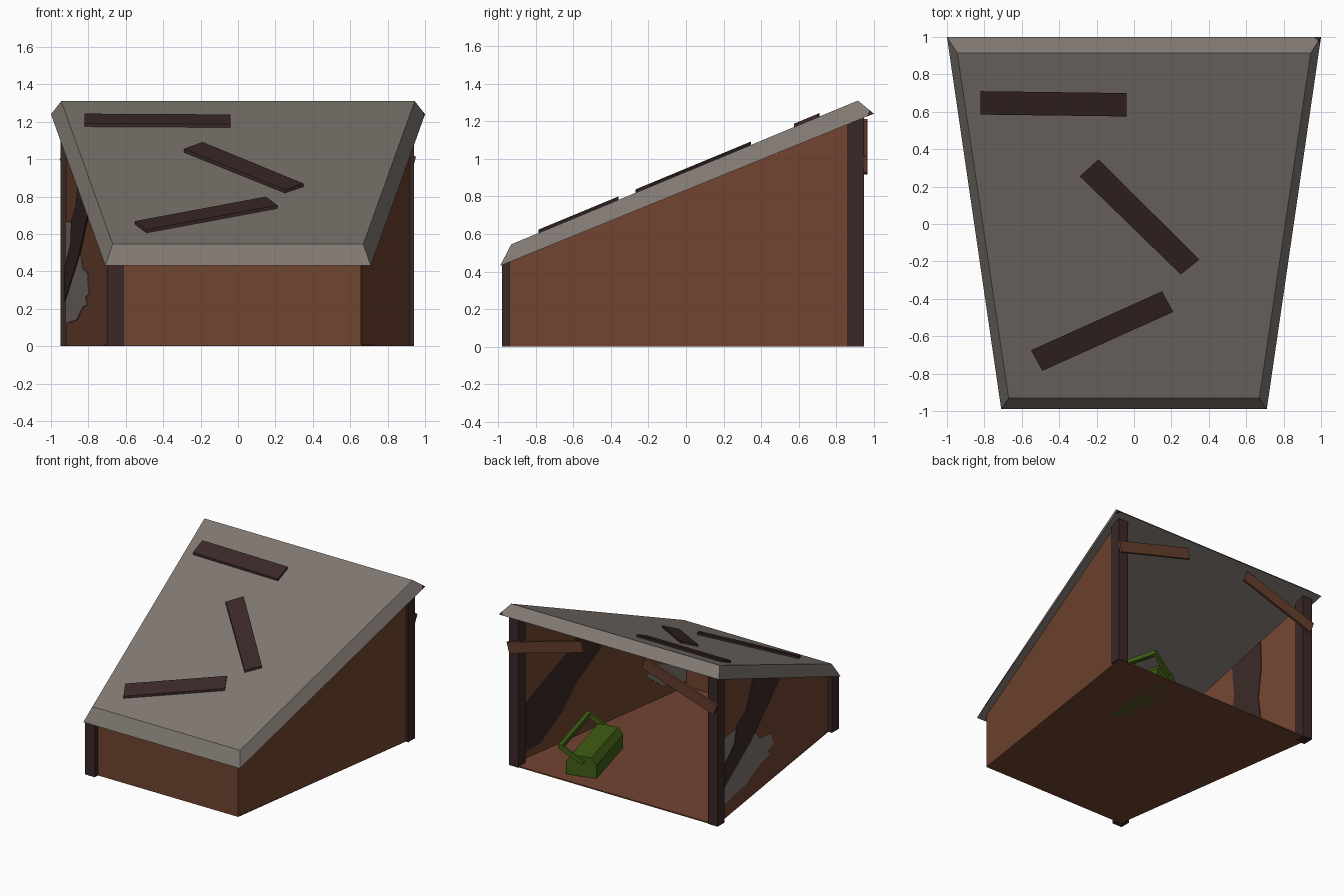
import bpy, bmesh, math
from mathutils import Vector, Matrix

if "Cube" in bpy.data.objects:
    bpy.data.objects.remove(bpy.data.objects["Cube"])


def material(name, r, g, b):
    m = bpy.data.materials.new(name)
    m.diffuse_color = (r, g, b, 1)
    m.use_nodes = True
    m.node_tree.nodes["Principled BSDF"].inputs["Base Color"].default_value = m.diffuse_color
    return m


BROWN = material("brown wood", 0.165, 0.058, 0.030)
PLANK = material("plank brown", 0.130, 0.048, 0.026)
DARK = material("dark wood", 0.043, 0.021, 0.021)
GREY = material("weathered grey", 0.215, 0.187, 0.167)
GREEN = material("toolbox green", 0.050, 0.110, 0.007)


def finish(name, bm, *mats):
    bmesh.ops.recalc_face_normals(bm, faces=bm.faces)
    me = bpy.data.meshes.new(name)
    bm.to_mesh(me)
    bm.free()
    for m in mats:
        me.materials.append(m)
    ob = bpy.data.objects.new(name, me)
    bpy.context.collection.objects.link(ob)
    return ob


def loft(bottom, top):
    """Closed solid between two matching outlines."""
    bm = bmesh.new()
    a = [bm.verts.new(p) for p in bottom]
    b = [bm.verts.new(p) for p in top]
    n = len(a)
    bm.faces.new(a[::-1])
    bm.faces.new(b)
    for i in range(n):
        j = (i + 1) % n
        bm.faces.new((a[i], a[j], b[j], b[i]))
    return bm


def prism(name, plan, low, high, mat):
    """Solid over a plan outline; low and high give z from y."""
    return finish(name, loft([(x, y, low(y)) for x, y in plan],
                             [(x, y, high(y)) for x, y in plan]), mat)


def ground(y):
    return 0.0


def roof_under(y):
    return 0.43 + (y + 0.99) * 0.407


def roof_top(y):
    return 0.545 + (y + 0.93) * 0.4146


def wall_x(y):
    return 0.795 + 0.146 * y


# Floor
prism("floor", [(-0.93, 0.94), (-0.66, -0.94), (0.66, -0.94), (0.93, 0.94)],
      ground, lambda y: 0.01, BROWN)

# Side walls and front wall
T = 0.015
for name, s in (("left_wall", -1), ("right_wall", 1)):
    prism(name, [(s * wall_x(-0.94), -0.94), (s * wall_x(0.93), 0.93),
                 (s * (wall_x(0.93) - T), 0.93), (s * (wall_x(-0.94) - T), -0.94)],
          ground, roof_under, BROWN)
prism("front_wall", [(-0.658, -0.94), (0.658, -0.94), (0.658, -0.925), (-0.658, -0.925)],
      ground, roof_under, BROWN)

# Corner posts
for name, x, y in (("back_left_post", -0.95, 0.86), ("back_right_post", 0.855, 0.86),
                   ("front_left_post", -0.70, -0.98)):
    w = 0.087
    prism(name, [(x, y), (x + w, y), (x + w, y + w), (x, y + w)], ground, roof_under, DARK)

# Sloping roof slab with bevelled rim and one dark chipped corner
bm = loft([(-0.71, -0.99, 0.43), (0.71, -0.99, 0.43), (1, 1, 1.24), (-1, 1, 1.24)],
          [(-0.67, -0.93, 0.545), (0.67, -0.93, 0.545), (0.945, 0.915, 1.31), (-0.945, 0.915, 1.31)])
bmesh.ops.bisect_plane(bm, geom=bm.verts[:] + bm.edges[:] + bm.faces[:],
                       plane_co=(0.98, 0.98, 1.24), plane_no=(1, 1, 0))
for f in bm.faces:
    c = f.calc_center_median()
    f.material_index = 1 if c.x + c.y > 1.96 else 0
finish("roof", bm, GREY, DARK)

# Loose planks on the roof
roof_planks = [
    [(-0.82, 0.71), (-0.82, 0.585), (-0.04, 0.575), (-0.04, 0.70)],
    [(-0.19, 0.345), (-0.29, 0.255), (0.25, -0.27), (0.35, -0.19)],
    [(0.15, -0.36), (-0.55, -0.675), (-0.49, -0.785), (0.21, -0.47)],
]
for i, plan in enumerate(roof_planks):
    prism(f"roof_plank_{i + 1}", plan, lambda y: roof_top(y) - 0.005,
          lambda y: roof_top(y) + 0.018, DARK)


def bar(bm, p, q, w, h):
    """Box running from p to q."""
    p, q = Vector(p), Vector(q)
    d = q - p
    m = (Matrix.Translation((p + q) / 2) @ d.to_track_quat('X', 'Z').to_matrix().to_4x4()
         @ Matrix.Diagonal((d.length, w, h, 1)))
    bmesh.ops.create_cube(bm, size=1, matrix=m)


# Broken planks nailed across the open back
for name, p, q in (("back_plank_right", (0.94, 0.956, 0.97), (0.27, 0.956, 1.155)),
                   ("back_plank_left", (-0.94, 0.956, 0.96), (-0.29, 0.956, 1.17))):
    bm = bmesh.new()
    bar(bm, p, q, 0.02, 0.09)
    finish(name, bm, PLANK)


def plate(name, side, outside, outline, depth, mat):
    """Thin painted patch on a side wall, outline given as (y, z)."""
    def pts(d):
        off = d if outside else -T - d
        return [(side * (wall_x(y) + off), y, z) for y, z in outline]
    finish(name, loft(pts(-0.001), pts(depth)), mat)


# Worn patches and dark stripes on the walls
plate("left_wall_grey_patch", -1, True,
      [(0.85, 0.67), (0.62, 0.66), (0.45, 0.50), (0.30, 0.49), (0.24, 0.42), (0.06, 0.39),
       (0.0, 0.28), (0.12, 0.26), (0.05, 0.22), (0.22, 0.21), (0.45, 0.14), (0.85, 0.12)],
      0.003, GREY)
plate("left_wall_dark_stripe", -1, True,
      [(0.34, 0.965), (-0.10, 0.79), (0.08, 0.66), (0.20, 0.58), (0.38, 0.46), (0.60, 0.36),
       (0.86, 0.24), (0.86, 0.42), (0.65, 0.55), (0.62, 0.67), (0.45, 0.75)],
      0.007, DARK)
plate("left_wall_inner_stripe", -1, False,
      [(0.19, 0.02), (0.45, 0.02), (0.48, 0.30), (0.45, 0.55), (0.48, 0.80), (0.47, 1.02),
       (0.19, 0.90), (0.21, 0.65), (0.18, 0.40)],
      0.005, DARK)
plate("right_wall_inner_stripe", 1, False,
      [(0.20, 0.91), (-0.15, 0.77), (0.02, 0.62), (0.25, 0.45), (0.41, 0.26), (0.65, 0.08),
       (0.88, 0.06), (0.88, 0.41), (0.60, 0.58), (0.30, 0.75)],
      0.005, DARK)
plate("right_wall_inner_grey_patch", 1, False,
      [(-0.49, 0.24), (-0.60, 0.30), (-0.75, 0.25), (-0.92, 0.20), (-0.92, 0.06), (-0.66, 0.11)],
      0.005, GREY)

# Toolbox body: bevelled profile along its length
place = Matrix.Translation((0.45, 0.54, 0)) @ Matrix.Rotation(math.radians(15), 4, 'Z')
L = 0.29
profile = [(-0.12, 0), (0.12, 0), (0.12, 0.12), (0.08, 0.175), (-0.08, 0.175), (-0.12, 0.12)]
bm = loft([(x, -L, z) for x, z in profile], [(x, L, z) for x, z in profile])
finish("toolbox", bm, GREEN).matrix_world = place

# Toolbox handle, folded over to one side
bm = bmesh.new()
E = L + 0.012
for s in (-1, 1):
    bar(bm, (-0.02, s * E, 0.13), (0.16, s * E, 0.235), 0.024, 0.035)
bar(bm, (0.16, -E - 0.012, 0.235), (0.16, E + 0.012, 0.235), 0.035, 0.035)
finish("toolbox_handle", bm, GREEN).matrix_world = place
